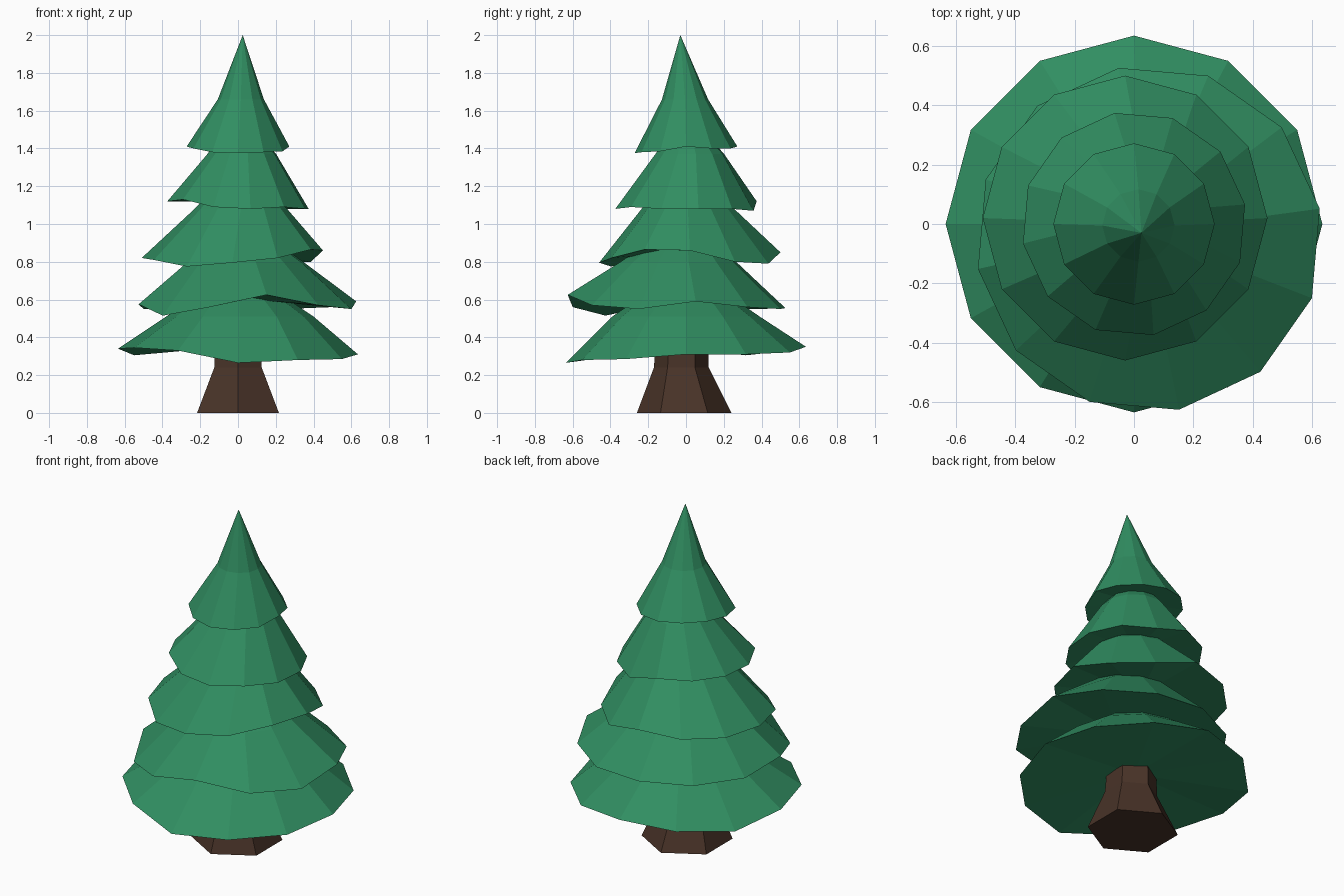
import bpy
import bmesh
from math import cos, sin, radians
from mathutils import Vector

default_cube = bpy.data.objects.get("Cube")
if default_cube:
    bpy.data.objects.remove(default_cube, do_unlink=True)


def make_material(name, color):
    material = bpy.data.materials.new(name)
    material.use_nodes = True
    material.diffuse_color = color
    shader = material.node_tree.nodes["Principled BSDF"]
    shader.inputs["Base Color"].default_value = color
    shader.inputs["Roughness"].default_value = 0.9
    return material


def add_ring(bm, center, radius, heights, phase):
    """Add a polygon ring whose corners each have their own height."""
    step = 360 / len(heights)
    ring = []
    for i, height in enumerate(heights):
        angle = radians(phase + i * step)
        x = center[0] + radius * cos(angle)
        y = center[1] + radius * sin(angle)
        ring.append(bm.verts.new((x, y, height)))
    return ring


def bridge(bm, lower, upper):
    count = len(lower)
    for i in range(count):
        j = (i + 1) % count
        bm.faces.new((lower[i], lower[j], upper[j], upper[i]))


def fan(bm, ring, point):
    """Close a ring with triangles that meet at one point."""
    tip = bm.verts.new(point)
    for i, corner in enumerate(ring):
        bm.faces.new((corner, ring[(i + 1) % len(ring)], tip))


def finish(bm, name, material):
    bmesh.ops.recalc_face_normals(bm, faces=bm.faces)
    mesh = bpy.data.meshes.new(name)
    bm.to_mesh(mesh)
    bm.free()
    mesh.materials.append(material)
    obj = bpy.data.objects.new(name, mesh)
    bpy.context.collection.objects.link(obj)
    return obj


def make_tier(name, rim, collar, tip, base_height, waves, material):
    """Build a branch layer: wavy rim, narrower collar, tip and hollow underside.

    rim = center, radius, phase; collar = center, radius, height;
    waves = rim corner heights above base_height, in hundredths.
    """
    bm = bmesh.new()
    rim_center, rim_radius, phase = rim
    collar_center, collar_radius, collar_height = collar
    heights = [base_height + wave / 100 for wave in waves]
    outer = add_ring(bm, rim_center, rim_radius, heights, phase)
    inner = add_ring(bm, collar_center, collar_radius,
                     [collar_height] * len(waves), phase)
    bridge(bm, outer, inner)
    fan(bm, inner, tip)
    mean_height = sum(heights) / len(heights)
    fan(bm, outer, Vector((*rim_center, mean_height + 0.04)))
    return finish(bm, name, material)


needle_green = make_material("needle green", (0.03, 0.27, 0.12, 1))
bark_brown = make_material("bark brown", (0.066, 0.033, 0.021, 1))

# Flared six-sided trunk
bm = bmesh.new()
rings = [add_ring(bm, (0, y), radius, [z] * 6, 30)
         for y, radius, z in ((-0.01, 0.25, 0), (-0.025, 0.145, 0.24), (-0.02, 0.135, 0.42))]
bridge(bm, rings[0], rings[1])
bridge(bm, rings[1], rings[2])
bm.faces.new(rings[0])
bm.faces.new(rings[2])
finish(bm, "trunk", bark_brown)

# Branch layers from the ground up
make_tier("bottom_branches", ((0, 0), 0.635, 0), ((0.01, 0), 0.39, 0.51), (0, 0, 0.78),
          0.3, (1, 1, 2, 5, 3, 0.5, 4, 4.5, 3, -3.5, -2, -1.5), needle_green)
make_tier("lower_branches", ((0.05, -0.05), 0.585, 10), ((0.04, -0.04), 0.31, 0.8), (0, 0, 1.05),
          0.55, (4, 1, 0, 0.5, 0, 0, 2.5, -3.5, 1, 7.5, 2, 0), needle_green)
make_tier("middle_branches", ((-0.03, 0.02), 0.48, 0), ((0.015, 0.01), 0.245, 1.08), (0, 0, 1.33),
          0.8, (6, 0, -1, 5, 3, 2, 2, 1, -2.5, -0.5, 2, 6.5), needle_green)
make_tier("upper_branches", ((0, 0), 0.38, 10), ((0.02, 0.02), 0.185, 1.37), (0, 0, 1.6),
          1.08, (0, 0, -1, 4, 4, 4, 4, 5, 1, 0, 1, 0), needle_green)
make_tier("crown", ((0, 0), 0.272, 0), ((0.015, -0.005), 0.122, 1.66), (0.025, -0.03, 2),
          1.4, (1, 0, 0, 1, 2, 2, 1, 0, -2, -2.5, -2, -1.5), needle_green)
